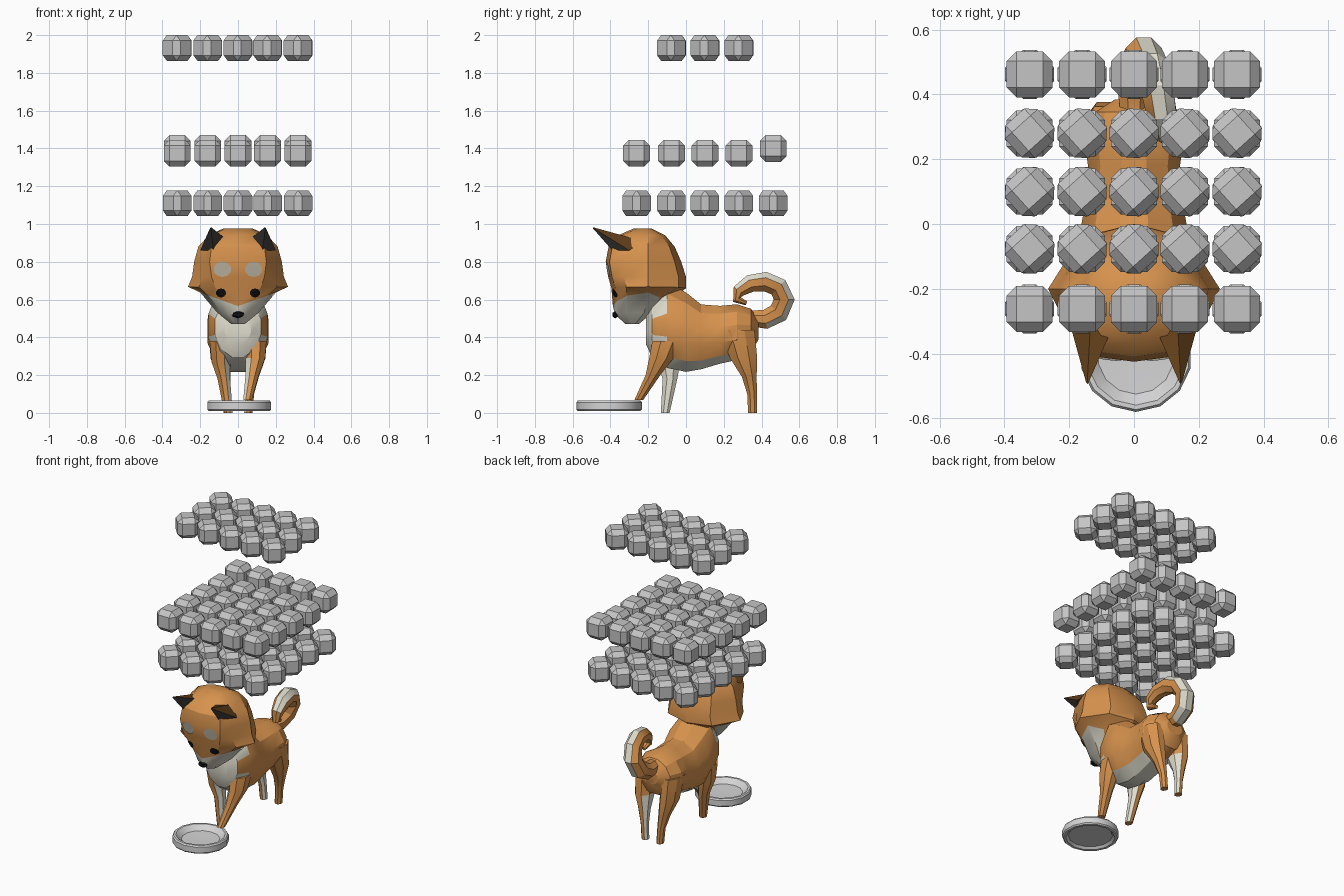
import bpy, bmesh, math
from mathutils import Vector, Matrix
from mathutils.bvhtree import BVHTree

if "Cube" in bpy.data.objects:
    bpy.data.objects.remove(bpy.data.objects["Cube"])


def material(name, r, g, b):
    m = bpy.data.materials.new(name)
    m.use_nodes = True
    m.diffuse_color = (r, g, b, 1)
    m.node_tree.nodes["Principled BSDF"].inputs["Base Color"].default_value = (r, g, b, 1)
    return m


orange = material("orange_fur", .68, .29, .075)
cream = material("cream_fur", .74, .72, .61)
brown = material("dark_brown", .12, .05, .01)
charcoal = material("charcoal", .06, .055, .05)
black = material("black", .005, .005, .005)
spot = material("pale_spot", .52, .48, .38)
grey = material("ball_grey", .56, .56, .56)
bowl_grey = material("bowl_grey", .66, .66, .67)


def finish(name, bm, mats, rule=None, smooth=True):
    """Turn a bmesh into an object, colouring faces by a rule."""
    bmesh.ops.recalc_face_normals(bm, faces=bm.faces)
    for f in bm.faces:
        if rule:
            f.material_index = int(rule(f.calc_center_median(), f.normal))
    me = bpy.data.meshes.new(name)
    bm.to_mesh(me)
    ob = bpy.data.objects.new(name, me)
    bpy.context.collection.objects.link(ob)
    for m in mats:
        me.materials.append(m)
    if smooth:
        bpy.ops.object.select_all(action='DESELECT')
        ob.select_set(True)
        bpy.context.view_layer.objects.active = ob
        bpy.ops.object.shade_smooth_by_angle(angle=math.radians(28))
    return ob


def loft(rings):
    """Skin a list of closed rings and cap both ends."""
    bm = bmesh.new()
    rows = [[bm.verts.new(p) for p in ring] for ring in rings]
    n = len(rows[0])
    for a, b in zip(rows, rows[1:]):
        for i in range(n):
            j = (i + 1) % n
            bm.faces.new((a[i], a[j], b[j], b[i]))
    bm.faces.new(rows[0])
    bm.faces.new(rows[-1])
    bmesh.ops.recalc_face_normals(bm, faces=bm.faces)
    return bm


def ellipse(c, u, v, n=8):
    c, u, v = Vector(c), Vector(u), Vector(v)
    angles = [math.tau * (i + .5) / n for i in range(n)]
    return [c + u * math.cos(a) + v * math.sin(a) for a in angles]


# Head: level slices of z, front, back, half width, front half width, side rise
def head_slice(z, front, back, w, fw, rise):
    mid = max(min(-.2, back - .03), front + .05)
    half = [(0, front), (fw, front + .02), (max(.78 * w, fw), front * .6 + mid * .4),
            (w, mid), (.62 * w, back * .8 + mid * .2), (0, back)]
    pts = half + [(-x, y) for x, y in half[-2:0:-1]]
    return [Vector((x, y, z + rise * abs(x))) for x, y in pts]


head = loft([head_slice(*s) for s in (
    (.47, -.32, -.25, .035, .02, 0),
    (.52, -.375, -.19, .11, .05, .1),
    (.565, -.387, -.12, .2, .07, .36),
    (.66, -.395, 0, .265, .12, .03),
    (.72, -.412, 0, .243, .14, 0),
    (.8, -.425, -.025, .232, .15, 0),
    (.88, -.41, -.06, .21, .14, 0),
    (.94, -.36, -.11, .155, .1, 0),
    (.975, -.28, -.18, .08, .06, 0))])


def head_colour(c, n):
    return c.z < .585 + .2 * abs(c.x) - .02 and c.y < -.17


finish("head", head, (orange, cream), head_colour)
head_tree = BVHTree.FromBMesh(head)


# Thin plates laid on the face
def face_plate(name, x, z, rx, rz, mat):
    bm = bmesh.new()
    outline = ellipse((x, -1, z), (rx, 0, 0), (0, 0, rz), 10)
    inner = ellipse((x, -1, z), (rx / 2, 0, 0), (0, 0, rz / 2), 10)

    def lay(p):
        hit = head_tree.ray_cast(p, Vector((0, 1, 0)))[0]
        return bm.verts.new((hit or Vector((p.x, -.38, p.z))) - Vector((0, .006, 0)))
    o, i = [lay(p) for p in outline], [lay(p) for p in inner]
    for k in range(10):
        j = (k + 1) % 10
        bm.faces.new((o[k], o[j], i[j], i[k]))
    bm.faces.new(i)
    bmesh.ops.recalc_face_normals(bm, faces=bm.faces)
    if sum(f.normal.y for f in bm.faces) > 0:
        bmesh.ops.reverse_faces(bm, faces=bm.faces)
    me = bpy.data.meshes.new(name)
    bm.to_mesh(me)
    me.materials.append(mat)
    bpy.context.collection.objects.link(bpy.data.objects.new(name, me))


for side, label in ((1, "left"), (-1, "right")):
    face_plate(label + "_brow_spot", side * .083, .76, .047, .041, spot)
    face_plate(label + "_eye", side * .09, .635, .027, .024, black)

    # Ears lean forward to a point
    base = [Vector((side * x, y, z)) for x, y, z in (
        (.075, -.34, .93), (.13, -.23, .91), (.2, -.3, .86), (.13, -.39, .86))]
    tip = Vector((side * .145, -.5, .985))
    middle = [p.lerp(tip, .5) + (p - tip) * .12 for p in base]
    end = [tip + (p - tip) * .06 for p in base]
    finish(label + "_ear", loft([base, middle, end]), (brown, charcoal),
           lambda c, n: n.y < -.1 and n.z < .35)

# Nose
bm = bmesh.new()
bmesh.ops.create_icosphere(bm, subdivisions=1, radius=1,
                           matrix=Matrix.Translation((0, -.375, .52)) @ Matrix.Diagonal((.036, .018, .02, 1)))
finish("nose", bm, (black,))

# Body: upright sections of y, top, bottom, half width
body_rings = [ellipse((0, y, (t + b) / 2), (w, 0, 0), (0, 0, (t - b) / 2), 12) for y, t, b, w in (
    (-.212, .53, .36, .07), (-.18, .62, .29, .125), (-.1, .7, .23, .162),
    (0, .645, .21, .168), (.08, .58, .225, .152), (.18, .572, .255, .147),
    (.27, .58, .275, .16), (.345, .555, .31, .125), (.385, .49, .39, .06))]


def body_colour(c, n):
    chest = c.y < -.13 and abs(c.x) < .125
    return chest or (n.z < -.75 and c.y < .3)


finish("body", loft(body_rings), (orange, cream), body_colour)


# Legs: x, y, z and the two radii, with pale inner sides
def leg(name, side, stations):
    rings = [ellipse((side * x, y, z), (rx, 0, 0), (0, ry, 0)) for x, y, z, rx, ry in stations]
    finish(name, loft(rings), (orange, cream), lambda c, n: n.x * side < -.6 and c.z < .33)


leg("front_left_leg", 1, ((.095, -.1, .38, .06, .085), (.092, -.13, .29, .056, .07),
                          (.075, -.175, .2, .038, .042), (.05, -.25, .068, .024, .025)))
leg("front_right_leg", -1, ((.095, -.09, .38, .06, .085), (.092, -.09, .27, .052, .065),
                            (.075, -.085, .18, .036, .042), (.05, -.11, 0, .024, .025)))
for side, label in ((1, "left"), (-1, "right")):
    leg("rear_" + label + "_leg", side, (
        (.1, .27, .44, .058, .1), (.092, .305, .29, .058, .078),
        (.075, .335, .19, .038, .042), (.062, .35, .1, .025, .028), (.055, .353, 0, .024, .026)))

# Curled tail: path x, y, z and radius
tail = [(0, .34, .5, .045), (0, .42, .495, .055), (.01, .49, .53, .06), (.03, .52, .6, .06),
        (.05, .49, .665, .057), (.07, .42, .695, .056), (.085, .34, .685, .05),
        (.095, .28, .645, .038), (.095, .27, .6, .026), (.09, .32, .58, .012)]
path = [Vector(p[:3]) for p in tail]
rings = []
for i, p in enumerate(path):
    along = path[min(i + 1, len(path) - 1)] - path[max(i - 1, 0)]
    out = along.cross(Vector((1, 0, 0))).normalized()
    rings.append(ellipse(p, (tail[i][3], 0, 0), out * tail[i][3]))
curl = Vector((0, .4, .61))


def tail_colour(c, n):
    away = Vector((0, c.y - curl.y, c.z - curl.z)).normalized()
    return n.dot(away + Vector((.35, 0, 0))) > .55 and (c.y > .46 or c.z > .64)


finish("tail", loft(rings), (orange, cream), tail_colour)

# Bowl, hollow above and below
profile = [(.004, .024), (.135, .024), (.15, .01), (.166, .01), (.173, .018), (.173, .056),
           (.166, .065), (.152, .065), (.118, .034), (.004, .03)]
finish("bowl", loft([ellipse((.006, -.407, z), (r, 0, 0), (0, r, 0), 14) for r, z in profile]),
       (bowl_grey,))


# Chamfered balls in three layers
def ball(name, x, y, z, half, turn):
    bm = bmesh.new()
    bmesh.ops.create_cube(bm, size=2 * half)
    bmesh.ops.bevel(bm, geom=bm.edges[:], offset=.43 * half, segments=1, affect='EDGES')
    bm.transform(Matrix.Translation((x, y, z)) @ Matrix.Rotation(math.radians(turn), 4, 'Z'))
    finish(name, bm, (grey,), smooth=False)


columns = (-.322, -.16, 0, .157, .318)
rows = (-.262, -.077, .1, .28, .462)
for x in columns:
    for k, y in enumerate(rows):
        ball("low_ball", x, y, 1.11, .068, 45)
        ball("middle_ball", x, y, 1.4 if k == 4 else 1.375, .071, 0)
        if 0 < k < 4:
            ball("high_ball", x, y, 1.932, .068, 42)
